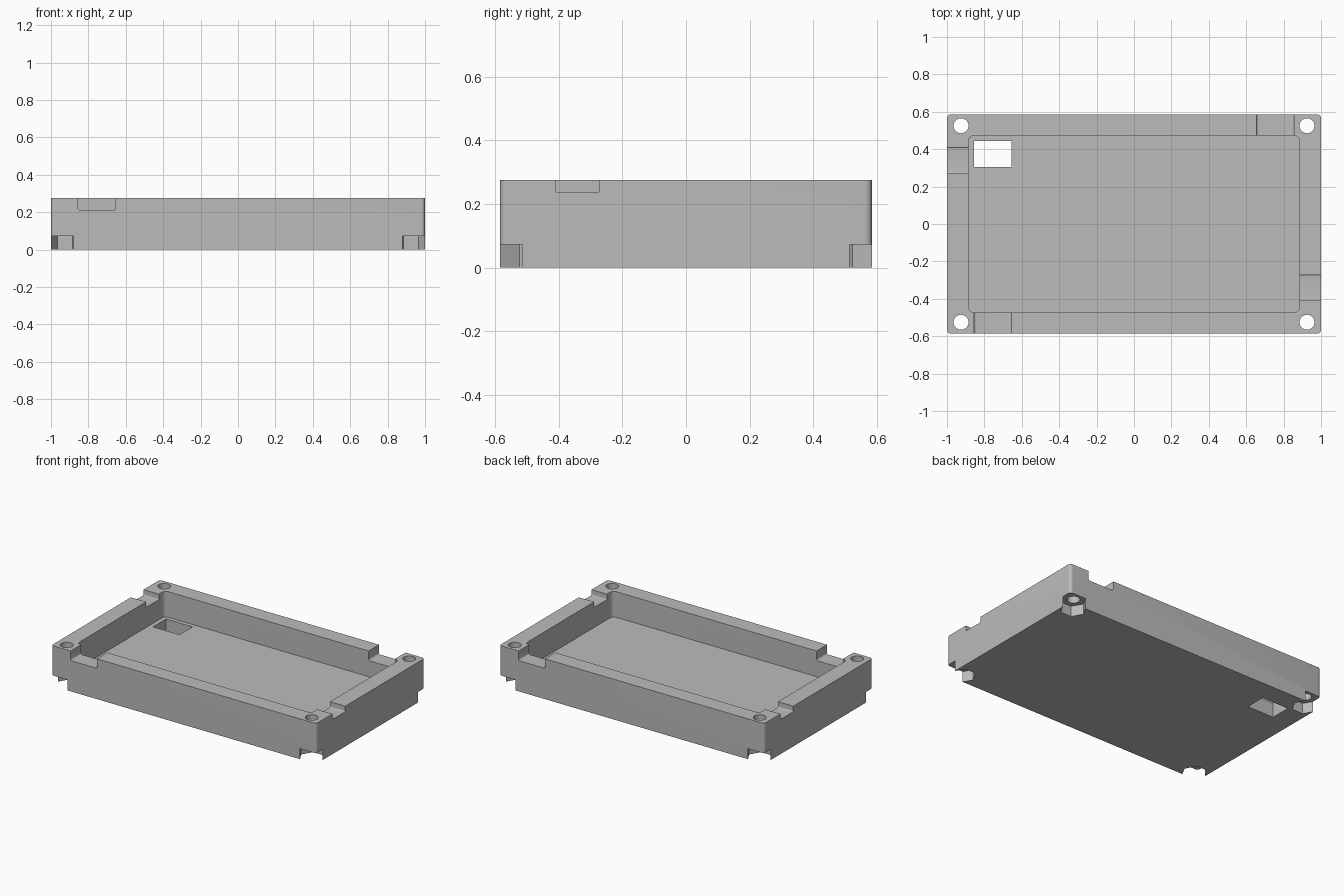
import bpy, bmesh, math
from mathutils import Vector

cube = bpy.data.objects.get("Cube")
if cube:
    bpy.data.objects.remove(cube)

WIDTH, DEPTH, HEIGHT = 2.0, 1.17, 0.275
FLOOR = 0.1

grey = bpy.data.materials.new("light grey")
grey.use_nodes = True
grey.diffuse_color = (0.5, 0.5, 0.5, 1)
grey.node_tree.nodes["Principled BSDF"].inputs["Base Color"].default_value = (0.5, 0.5, 0.5, 1)


def finish(name, bm):
    bmesh.ops.recalc_face_normals(bm, faces=bm.faces)
    mesh = bpy.data.meshes.new(name)
    bm.to_mesh(mesh)
    bm.free()
    mesh.materials.append(grey)
    obj = bpy.data.objects.new(name, mesh)
    bpy.context.collection.objects.link(obj)
    return obj


def box(name, x, y, z, axis=2, radius=0.0):
    """Box between ranges, with the edges along one axis rounded."""
    bm = bmesh.new()
    bmesh.ops.create_cube(bm, size=1)
    for v in bm.verts:
        v.co = Vector([a + (b - a) * (c + 0.5) for (a, b), c in zip((x, y, z), v.co)])
    if radius:
        edges = [e for e in bm.edges
                 if abs((e.verts[0].co - e.verts[1].co).normalized()[axis]) > 0.9]
        bmesh.ops.bevel(bm, geom=edges, offset=radius, segments=6, profile=0.5, affect='EDGES')
    return finish(name, bm)


def prism(name, sides, radius, x, y, z0, z1):
    """Upright prism with a corner pointing along x."""
    bm = bmesh.new()
    ring = [bm.verts.new((x + radius * math.cos(math.tau * i / sides),
                          y + radius * math.sin(math.tau * i / sides), z0)) for i in range(sides)]
    base = bm.faces.new(ring)
    top = bmesh.ops.extrude_face_region(bm, geom=[base])["geom"]
    bmesh.ops.translate(bm, vec=(0, 0, z1 - z0), verts=[g for g in top if isinstance(g, bmesh.types.BMVert)])
    return finish(name, bm)


def cut(target, cutter):
    mod = target.modifiers.new(cutter.name, 'BOOLEAN')
    mod.operation, mod.solver, mod.object = 'DIFFERENCE', 'EXACT', cutter
    bpy.context.view_layer.objects.active = target
    bpy.ops.object.modifier_apply(modifier=mod.name)
    bpy.data.objects.remove(cutter)


# Tray body with its open recess and floor window
tray = box("case_tray", (-WIDTH / 2, WIDTH / 2), (-DEPTH / 2, DEPTH / 2), (0, HEIGHT), radius=0.02)
cut(tray, box("recess", (-0.885, 0.885), (-0.473, 0.473), (FLOOR, 0.5), radius=0.03))
cut(tray, box("floor_window", (-0.855, -0.655), (0.305, 0.445), (-0.1, 0.2)))

# Rim notches, repeated with a half turn
for s in (1, -1):
    xs = sorted((-0.855 * s, -0.655 * s))
    ys = sorted((-0.7 * s, -0.4 * s))
    cut(tray, box("long_side_notch", xs, ys, (0.21, 0.4), axis=1, radius=0.012))
    xs = sorted((0.8 * s, 1.1 * s))
    ys = sorted((-0.41 * s, -0.272 * s))
    cut(tray, box("short_side_notch", xs, ys, (0.237, 0.4), axis=0, radius=0.006))

# Corner screw holes with hexagonal nut pockets open to the outside
for sx in (1, -1):
    for sy in (1, -1):
        x, y = 0.925 * sx, 0.525 * sy
        cut(tray, prism("screw_hole", 32, 0.04, x, y, -0.1, 0.4))
        cut(tray, prism("nut_pocket", 6, 0.081, x, y, -0.1, 0.072))
        cut(tray, box("pocket_opening", sorted((x, 1.1 * sx)), sorted((y, 0.7 * sy)), (-0.1, 0.072)))

# Smooth the rounded corners and keep the hard edges
bpy.ops.object.select_all(action='DESELECT')
tray.select_set(True)
bpy.context.view_layer.objects.active = tray
bpy.ops.object.shade_smooth_by_angle(angle=math.radians(30))
